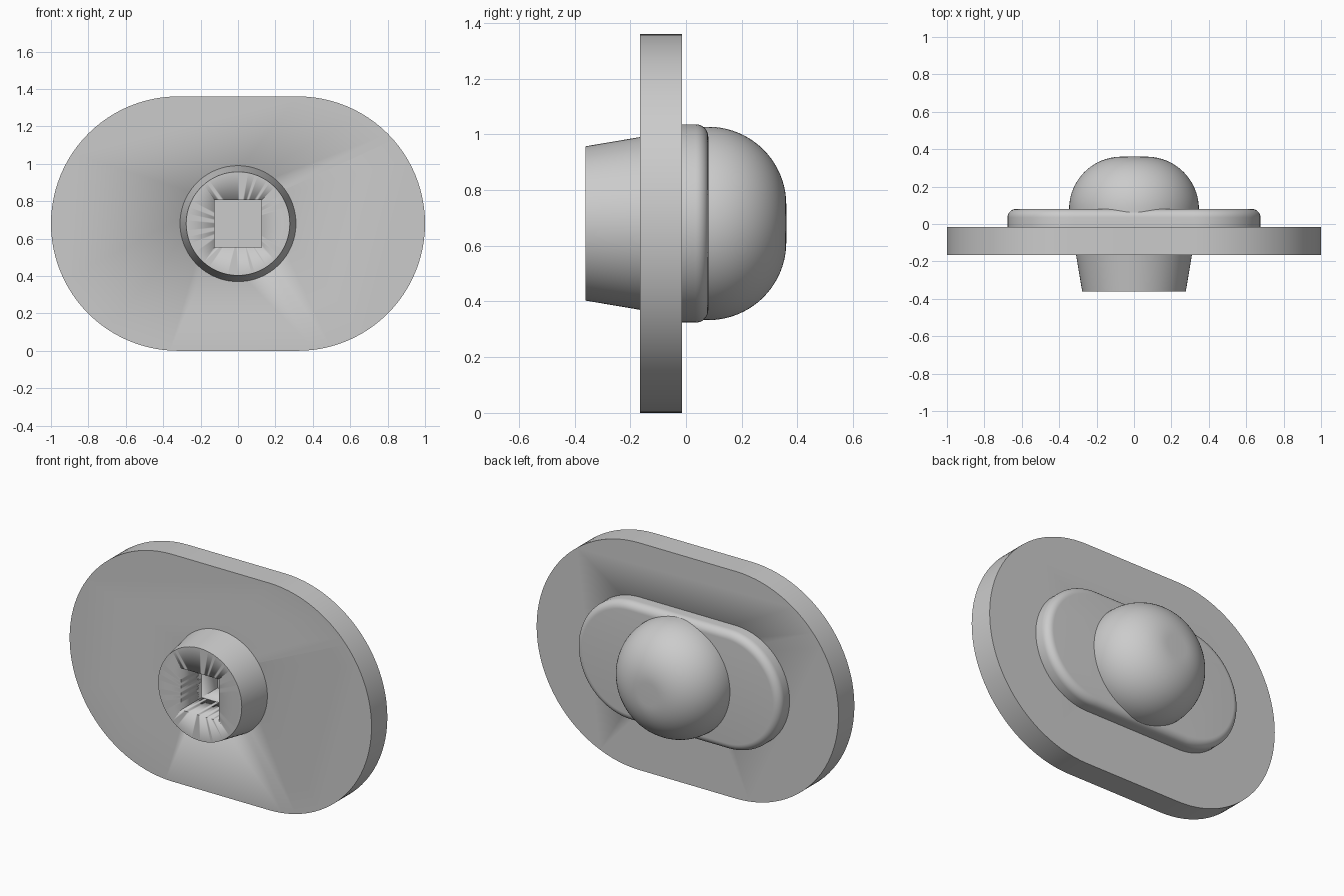
import bpy, bmesh, math
from mathutils import Matrix

if "Cube" in bpy.data.objects:
    bpy.data.objects.remove(bpy.data.objects["Cube"])

CENTRE_Z = 0.68
STRAIGHT = 0.32   # half length of the straight edges

grey = bpy.data.materials.new("light grey")
grey.use_nodes = True
colour = (0.6, 0.6, 0.6, 1)
grey.diffuse_color = colour
grey.node_tree.nodes["Principled BSDF"].inputs["Base Color"].default_value = colour


def finish(name, bm):
    """Turn a bmesh into a smooth shaded object with sharp corners kept."""
    bmesh.ops.recalc_face_normals(bm, faces=bm.faces)
    mesh = bpy.data.meshes.new(name)
    bm.to_mesh(mesh)
    bm.free()
    mesh.materials.append(grey)
    obj = bpy.data.objects.new(name, mesh)
    bpy.context.collection.objects.link(obj)
    activate(obj)
    bpy.ops.object.shade_smooth_by_angle(angle=math.radians(30))
    return obj


def activate(obj):
    bpy.ops.object.select_all(action='DESELECT')
    obj.select_set(True)
    bpy.context.view_layer.objects.active = obj


def stadium(name, radius, y_front, y_back, fillet=0, steps=48):
    """Slab with round ends; the back rim can be filleted."""
    bm = bmesh.new()
    ring = []
    for side in (1, -1):
        for i in range(steps + 1):
            a = -math.pi / 2 + math.pi * i / steps
            ring.append(bm.verts.new((side * (STRAIGHT + radius * math.cos(a)), y_front,
                                      CENTRE_Z + side * radius * math.sin(a))))
    face = bm.faces.new(ring)
    made = bmesh.ops.extrude_face_region(bm, geom=[face])["geom"]
    back = [v for v in made if isinstance(v, bmesh.types.BMVert)]
    bmesh.ops.translate(bm, verts=back, vec=(0, y_back - y_front, 0))
    if fillet:
        rim = [e for e in bm.edges if all(v in back for v in e.verts)]
        bmesh.ops.bevel(bm, geom=rim, offset=fillet, segments=8, profile=0.5, affect='EDGES')
    return finish(name, bm)


def lathe(name, profile, steps=96):
    """Spin (radius, y) points about the front-to-back axis."""
    bm = bmesh.new()
    verts = [bm.verts.new((r, y, CENTRE_Z)) for r, y in profile]
    edges = [bm.edges.new(pair) for pair in zip(verts, verts[1:])]
    bmesh.ops.spin(bm, geom=verts + edges, cent=(0, 0, CENTRE_Z), axis=(0, 1, 0),
                   angle=math.tau, steps=steps)
    bmesh.ops.remove_doubles(bm, verts=bm.verts, dist=1e-4)
    return finish(name, bm)


# Main plate and the raised pad on its back
plate = stadium("base_plate", 0.68, -0.165, -0.015)
stadium("raised_pad", 0.356, -0.015, 0.08, fillet=0.045)

# Rounded knob with a small flat tip
tip, bend, start = 0.067, 0.28, 0.08
arc = [(tip + bend * math.cos(a), start + bend * math.sin(a))
       for a in (math.pi / 2 * i / 20 for i in range(21))]
lathe("knob", [(0, -0.01), (tip + bend, -0.01)] + arc + [(0, start + bend)])

# Tapered boss on the front
boss = lathe("tapered_boss", [(0, -0.36), (0.277, -0.36), (0.31, -0.165), (0, -0.165)])

# Square socket cut through the boss and the plate
bm = bmesh.new()
bmesh.ops.create_cube(bm, size=1, matrix=Matrix.Translation((0, -0.2, CENTRE_Z))
                      @ Matrix.Diagonal((0.25, 0.5, 0.25, 1)))
cutter = finish("socket_cutter", bm)
cutter.hide_render = True
for part in (boss, plate):
    activate(part)
    cut = part.modifiers.new("socket", 'BOOLEAN')
    cut.operation = 'DIFFERENCE'
    cut.solver = 'EXACT'
    cut.object = cutter
    bpy.ops.object.modifier_apply(modifier=cut.name)
bpy.data.objects.remove(cutter)
